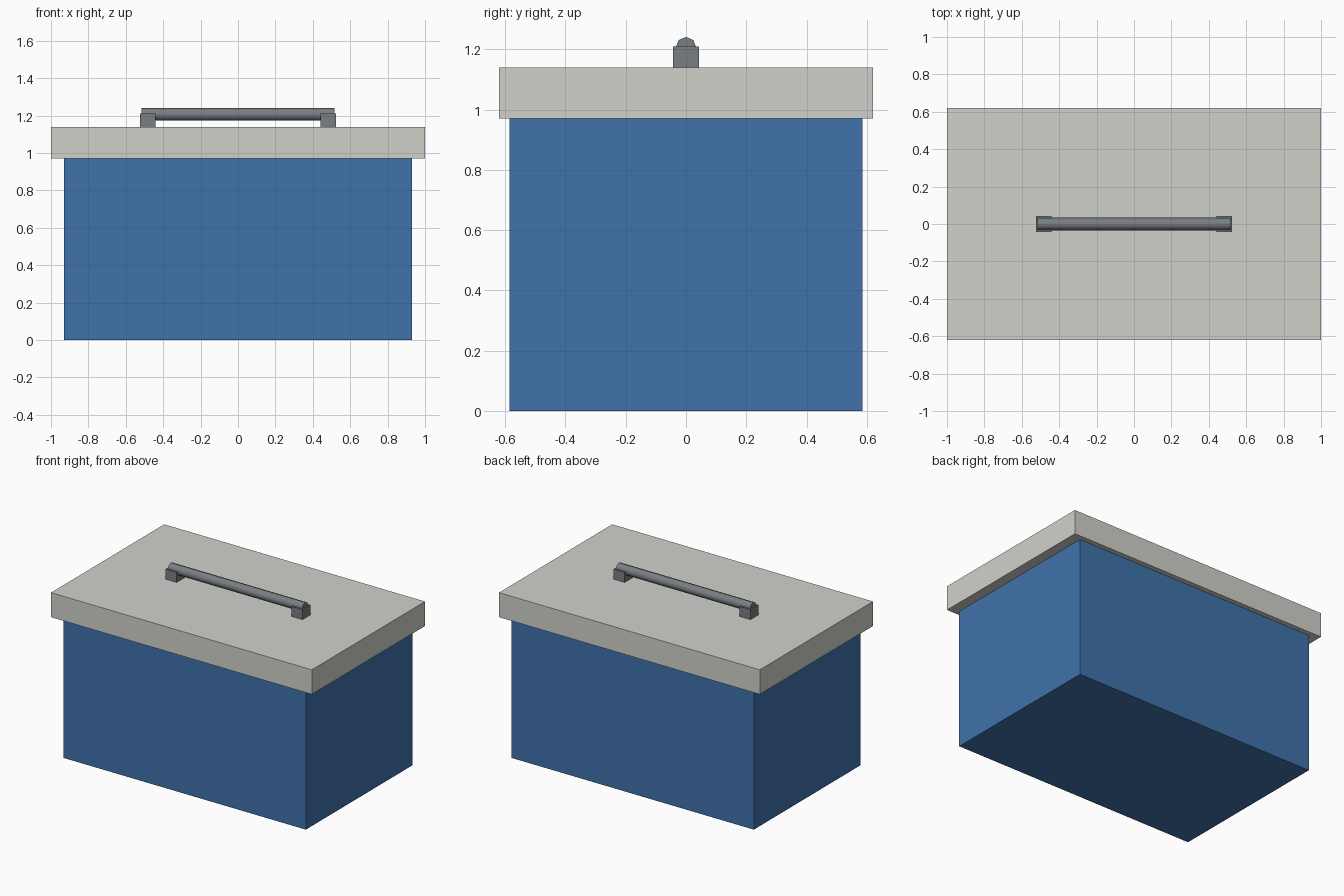
import bpy
from math import pi

if "Cube" in bpy.data.objects:
    bpy.data.objects.remove(bpy.data.objects["Cube"])


def material(name, rgb):
    mat = bpy.data.materials.new(name)
    mat.diffuse_color = (*rgb, 1)
    mat.use_nodes = True
    mat.node_tree.nodes["Principled BSDF"].inputs["Base Color"].default_value = mat.diffuse_color
    return mat


def box(name, x, y, z, mat):
    """Box spanning the given (min, max) ranges."""
    ranges = (x, y, z)
    bpy.ops.mesh.primitive_cube_add(size=1, location=[(a + b) / 2 for a, b in ranges])
    obj = bpy.context.object
    obj.name = name
    obj.scale = [b - a for a, b in ranges]
    bpy.ops.object.transform_apply(location=False, rotation=False, scale=True)
    obj.data.materials.append(mat)
    return obj


blue = material("blue_plastic", (0.05, 0.17, 0.41))
light = material("light_plastic", (0.64, 0.64, 0.60))
dark = material("dark_grey", (0.19, 0.21, 0.23))

# Body and overhanging lid
box("body", (-0.93, 0.93), (-0.585, 0.585), (0, 0.97), blue)
box("lid", (-1, 1), (-0.62, 0.62), (0.97, 1.14), light)

# Handle posts
for side, x in (("left", (-0.525, -0.44)), ("right", (0.44, 0.525))):
    box(f"handle_post_{side}", x, (-0.043, 0.043), (1.14, 1.21), dark)

# Handle grip: eight-sided bar along x
bpy.ops.mesh.primitive_cylinder_add(vertices=8, radius=0.034, depth=1.03,
                                    location=(0, 0, 1.207), rotation=(0, pi / 2, 0))
grip = bpy.context.object
grip.name = "handle_grip"
grip.data.materials.append(dark)
bpy.ops.object.shade_smooth_by_angle(angle=pi / 3)
